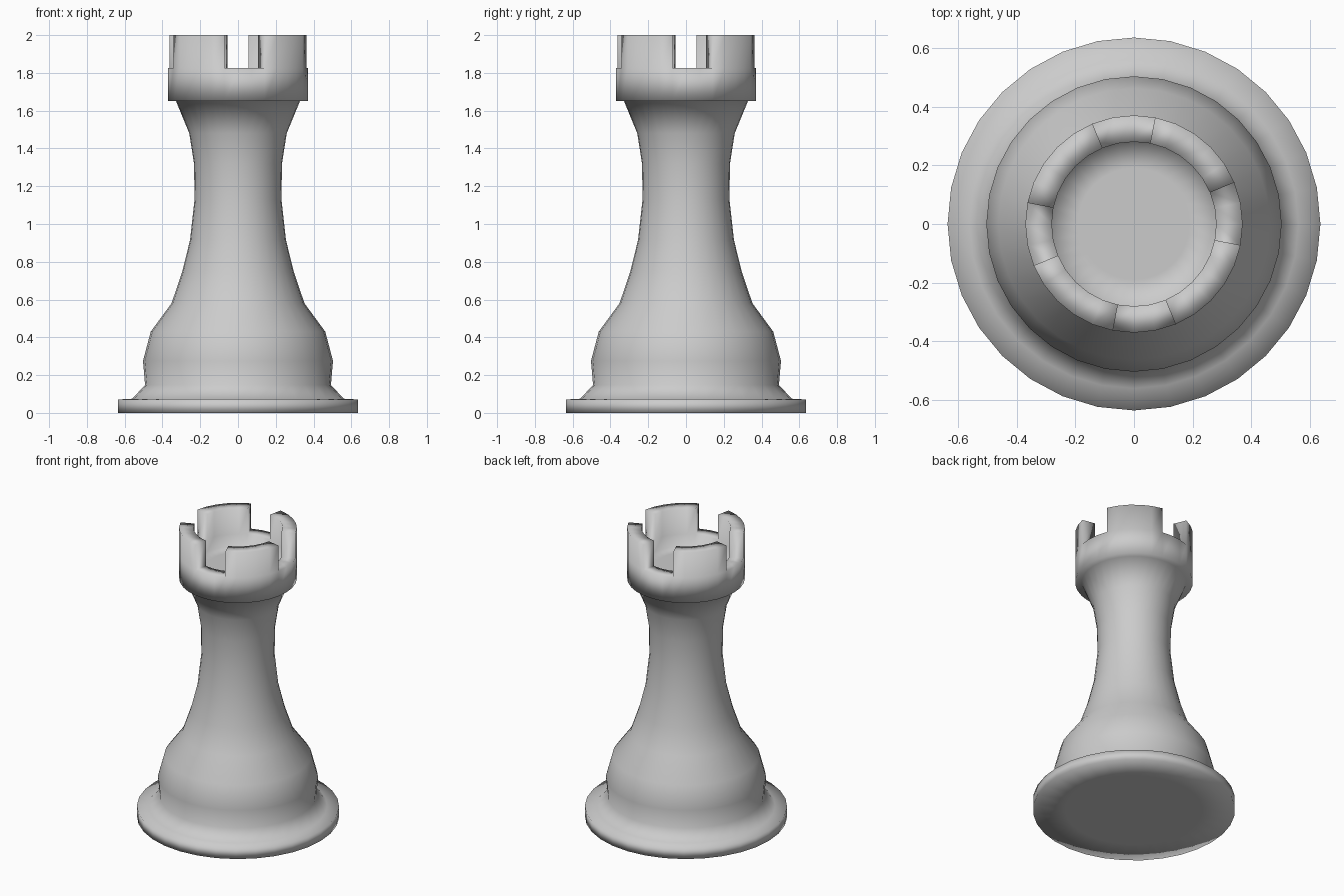
import bpy, bmesh, math

if "Cube" in bpy.data.objects:
    bpy.data.objects.remove(bpy.data.objects["Cube"])

SIDES = 32
STEP = 2 * math.pi / SIDES

# outer silhouette from foot to collar, then rim and inner cup (radius, z)
PROFILE = [(0.43, 0), (0.635, 0), (0.635, 0.071), (0.56, 0.075), (0.492, 0.148),
           (0.503, 0.275), (0.462, 0.43), (0.352, 0.58), (0.296, 0.745),
           (0.254, 0.915), (0.23, 1.13), (0.233, 1.32), (0.258, 1.48),
           (0.328, 1.65), (0.37, 1.65), (0.37, 1.825), (0.28, 1.825),
           (0.28, 1.74), (0.19, 1.74)]

bm = bmesh.new()


def ring(r, z):
    return [bm.verts.new((r * math.cos(i * STEP), r * math.sin(i * STEP), z))
            for i in range(SIDES)]


# lathed body
rings = [ring(r, z) for r, z in PROFILE]
rim = []
for k, (a, b) in enumerate(zip(rings, rings[1:])):
    for i in range(SIDES):
        j = (i + 1) % SIDES
        face = bm.faces.new((a[i], a[j], b[j], b[i]))
        # five rim faces out of every eight carry a battlement
        if PROFILE[k] == (0.37, 1.825) and 2 <= i % 8 <= 6:
            rim.append(face)
bm.faces.new(rings[0][::-1])
bm.faces.new(rings[-1])

# battlements
out = bmesh.ops.extrude_face_region(bm, geom=rim)
tops = [g for g in out["geom"] if isinstance(g, bmesh.types.BMVert)]
bmesh.ops.translate(bm, verts=tops, vec=(0, 0, 0.175))

bmesh.ops.recalc_face_normals(bm, faces=bm.faces[:])
for f in bm.faces:
    f.smooth = True

mesh = bpy.data.meshes.new("rook_tower")
bm.to_mesh(mesh)
bm.free()
bpy.context.collection.objects.link(bpy.data.objects.new("rook_tower", mesh))
